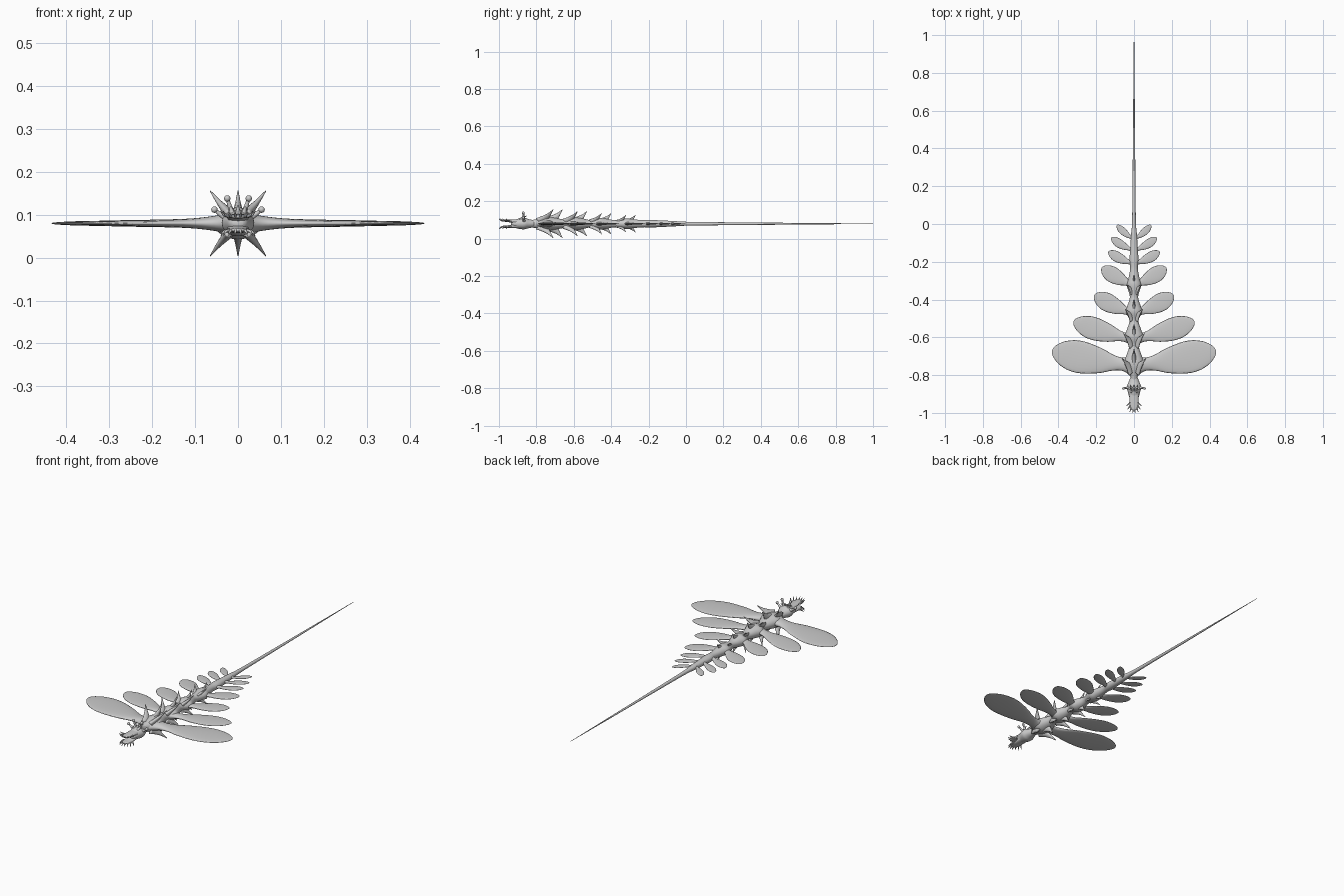
import bpy, bmesh, math
from mathutils import Vector

if "Cube" in bpy.data.objects:
    bpy.data.objects.remove(bpy.data.objects["Cube"])

Z = 0.08  # height of the body axis


def spline(rows, steps):
    # Catmull-Rom through rows of (x, y, z, a, b)
    out = []
    for i in range(len(rows) - 1):
        p = [rows[max(0, min(len(rows) - 1, i + k))] for k in (-1, 0, 1, 2)]
        for s in range(steps):
            t = s / steps
            out.append([0.5 * (2 * q1 + (q2 - q0) * t + (2 * q0 - 5 * q1 + 4 * q2 - q3) * t * t
                               + (3 * q1 - q0 - 3 * q2 + q3) * t ** 3)
                        for q0, q1, q2, q3 in zip(*p)])
    out.append(list(rows[-1]))
    return out


def loft(bm, rows, ref, sides=16, steps=4):
    # sweep elliptical sections: a is half-size along ref, b across it
    pts = spline(rows, steps)
    pos = [Vector(p[:3]) for p in pts]
    rings = []
    for i, p in enumerate(pts):
        t = (pos[min(i + 1, len(pos) - 1)] - pos[max(i - 1, 0)]).normalized()
        u = Vector(ref)
        u = (u - t * u.dot(t)).normalized()
        v = t.cross(u)
        a, b = max(p[3], 0.0006), max(p[4], 0.0006)
        rings.append([bm.verts.new(pos[i] + u * a * math.cos(k * math.tau / sides)
                                   + v * b * math.sin(k * math.tau / sides)) for k in range(sides)])
    for r, q in zip(rings, rings[1:]):
        for k in range(sides):
            n = (k + 1) % sides
            bm.faces.new((r[k], r[n], q[n], q[k]))
    bm.faces.new(rings[0])
    bm.faces.new(rings[-1])


def finish(bm, name):
    bmesh.ops.recalc_face_normals(bm, faces=bm.faces)
    for f in bm.faces:
        f.smooth = True
    me = bpy.data.meshes.new(name)
    bm.to_mesh(me)
    bm.free()
    ob = bpy.data.objects.new(name, me)
    bpy.context.collection.objects.link(ob)


# Segmented body running into the long whip tail: (y, half width, half height)
profile = [(-.84, .018, .018), (-.80, .022, .024), (-.745, .055, .037), (-.70, .042, .032),
           (-.645, .026, .022), (-.60, .05, .034), (-.56, .038, .030), (-.51, .024, .020),
           (-.465, .044, .031), (-.43, .034, .028), (-.385, .022, .020), (-.325, .038, .028),
           (-.29, .03, .025), (-.235, .02, .019), (-.19, .024, .02), (-.12, .019, .017),
           (-.06, .016, .014), (.02, .010, .010), (.3, .007, .007), (.6, .0045, .0045), (1, .001, .001)]
bm = bmesh.new()
loft(bm, [(0, y, Z, a, b) for y, a, b in profile], (1, 0, 0), 24)
finish(bm, "body_and_tail")

# Leaf-shaped wings: root y, tip x, tip y, half width
wings = [(-.75, .434, -.67, .085), (-.61, .32, -.515, .06), (-.475, .21, -.375, .048),
         (-.325, .17, -.23, .042), (-.21, .135, -.145, .027), (-.14, .12, -.072, .023),
         (-.08, .09, -.005, .019)]
leaf = [(0, .75, 1), (.12, .42, .6), (.25, .48, .38), (.4, .76, .3), (.6, .98, .25),
        (.75, .97, .2), (.88, .74, .16), (.96, .42, .1), (.99, .2, .06), (1, .03, .03)]
for i, (y0, tx, ty, w) in enumerate(wings):
    root = 0.008 + 0.26 * w
    for side, s in (("left", -1), ("right", 1)):
        bm = bmesh.new()
        loft(bm, [(s * tx * f, y0 + (ty - y0) * f - .008 * math.sin(math.pi * f), Z, w * a, root * b)
                  for f, a, b in leaf], (0, 1, 0), 20)
        finish(bm, f"wing_{i + 1}_{side}")

# Swept-back spines on each segment, above and below
for i, y in enumerate((-.71, -.58, -.45, -.32)):
    k = 1 - 0.13 * i
    bm = bmesh.new()
    for up in (1, -1):
        for sx in (-1, 0, 1):
            yt = y + (.05 if sx == 0 else 0)
            path = [(.012, -.065, .010, .036, .014), (.026, -.045, .028, .022, .011),
                    (.045, -.022, .050, .010, .006), (.065, 0, .076, .001, .001)]
            loft(bm, [(sx * px * k, yt + py * k, Z + up * pz * k, a * k, b * k)
                      for px, py, pz, a, b in path], (0, 1, 0), 12)
    finish(bm, f"segment_spines_{i + 1}")

# Head and the two open jaws
bm = bmesh.new()
loft(bm, [(0, -.81, Z, .018, .018), (0, -.84, Z, .030, .024), (0, -.865, Z + .001, .038, .031),
          (0, -.895, Z, .031, .027), (0, -.925, Z, .022, .018), (0, -.935, Z, .012, .008)], (1, 0, 0), 20)
finish(bm, "head")
for name, s in (("upper_jaw", 1), ("lower_jaw", -1)):
    bm = bmesh.new()
    loft(bm, [(0, -.89, Z + s * .010, .026, .014), (0, -.93, Z + s * .014, .024, .009),
              (0, -.96, Z + s * .016, .023, .006), (0, -.98, Z + s * .016, .016, .005),
              (0, -.988, Z + s * .016, .004, .002)], (1, 0, 0), 16)
    finish(bm, name)

    # Bristles fringing the jaw
    bm = bmesh.new()
    for sx in (-1, 1):
        for bx, by, ox, oy in ((.021, -.945, .019, -.018), (.020, -.96, .014, -.022),
                               (.014, -.972, .008, -.022), (.005, -.978, .002, -.022)):
            z = Z + s * .016
            loft(bm, [(sx * bx, by, z, .004, .004), (sx * (bx + ox * .6), by + oy * .6, z + s * .003, .003, .003),
                      (sx * (bx + ox), by + oy, z + s * .012, .0008, .0008)], (0, 0, 1), 8)
    finish(bm, name + "_bristles")

# Eye stalks with round tips
bm = bmesh.new()
for sx in (-1, 1):
    for x, z in ((.025, .138), (.055, .112)):
        loft(bm, [(sx * x * .4, -.865, Z + .012, .012, .012), (sx * x * .7, -.867, Z + (z - Z) * .6, .006, .006),
                  (sx * x, -.87, z, .004, .004)], (0, 1, 0), 10)
        ball = bmesh.ops.create_uvsphere(bm, u_segments=12, v_segments=8, radius=.0075)
        bmesh.ops.translate(bm, verts=ball["verts"], vec=(sx * x, -.87, z))
finish(bm, "eye_stalks")

# Small horns behind the head crown and below the chin
bm = bmesh.new()
for sx in (-1, 0, 1):
    loft(bm, [(sx * .012, -.885, Z + .018, .012, .008), (sx * .016, -.87, Z + .034, .006, .004),
              (sx * .02, -.85, Z + .042, .001, .001)], (0, 1, 0), 8)
finish(bm, "crown_horns")
